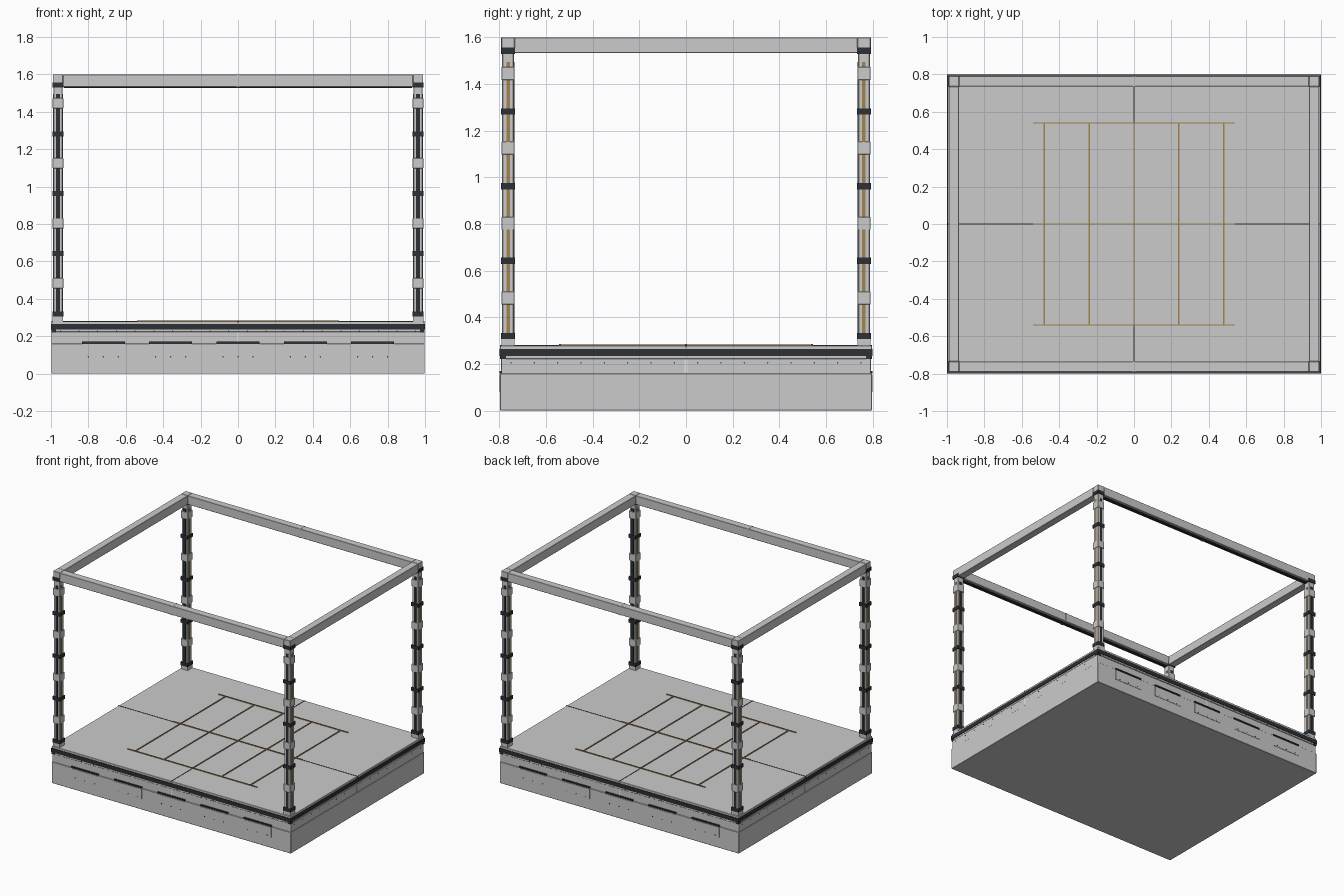
import bpy, bmesh
from mathutils import Matrix, Vector

if "Cube" in bpy.data.objects:
    bpy.data.objects.remove(bpy.data.objects["Cube"])


def mat(name, col):
    m = bpy.data.materials.new(name)
    m.diffuse_color = (*col, 1)
    m.use_nodes = True
    m.node_tree.nodes["Principled BSDF"].inputs["Base Color"].default_value = m.diffuse_color
    return m


DARK = mat("dark_rubber", (0.025, 0.03, 0.035))
GOLD = mat("bronze", (0.36, 0.23, 0.08))
LIGHT = mat("pale_seal", (0.75, 0.78, 0.82))


def boxes(name, items, material=None, bevel=0):
    """One object from (x0, x1, y0, y1, z0, z1) boxes."""
    bm = bmesh.new()
    for x0, x1, y0, y1, z0, z1 in items:
        c = Vector(((x0 + x1) / 2, (y0 + y1) / 2, (z0 + z1) / 2))
        s = Matrix.Diagonal((abs(x1 - x0), abs(y1 - y0), abs(z1 - z0), 1))
        bmesh.ops.create_cube(bm, size=1, matrix=Matrix.Translation(c) @ s)
    return finish(name, bm, material, bevel)


def finish(name, bm, material, bevel=0):
    me = bpy.data.meshes.new(name)
    bm.to_mesh(me)
    bm.free()
    ob = bpy.data.objects.new(name, me)
    bpy.context.collection.objects.link(ob)
    if material:
        me.materials.append(material)
    if bevel:
        b = ob.modifiers.new("bevel", 'BEVEL')
        b.width, b.segments = bevel, 1
    return ob


def cbox(cx, cy, cz, sx, sy, sz):
    return (cx - sx / 2, cx + sx / 2, cy - sy / 2, cy + sy / 2, cz - sz / 2, cz + sz / 2)


def rivets(name, points, axis, r=0.004, depth=0.004):
    """Short six-sided studs facing along x or y."""
    bm = bmesh.new()
    rot = Matrix.Rotation(1.5707963, 4, 'X' if axis == 'y' else 'Y')
    for p in points:
        bmesh.ops.create_cone(bm, cap_ends=True, segments=6, radius1=r, radius2=r,
                              depth=depth, matrix=Matrix.Translation(p) @ rot)
    finish(name, bm, DARK)


S = (-1, 1)
# Base plinth, recessed frame and floor slab
boxes("base_plinth", [(-0.998, 0.998, -0.796, 0.796, 0, 0.16)], bevel=0.002)
boxes("base_frame", [(-0.996, 0.996, -0.79, 0.79, 0.16, 0.222)])
boxes("floor_slab", [(-0.996, 0.996, -0.796, 0.796, 0.222, 0.28)], bevel=0.002)

# Dark band round the floor edge, with small corner brackets
boxes("edge_band", [(-1, 1, s * 0.79, s * 0.8, 0.235, 0.265) for s in S] +
      [(s * 0.99, s * 1.0, -0.79, 0.79, 0.235, 0.265) for s in S], DARK)
boxes("corner_brackets", [cbox(a * 0.985, b * 0.784, 0.228, 0.026, 0.026, 0.015)
                          for a in S for b in S], DARK)

# Seams where the four floor sections meet
boxes("floor_seams", [(-0.003, 0.003, -0.798, 0.798, 0.27, 0.2815),
                      (-0.998, 0.998, -0.003, 0.003, 0.27, 0.2815)], DARK)
boxes("side_seals", [cbox(s * 0.994, 0, 0.191, 0.008, 0.014, 0.06) for s in S] +
      [cbox(0, s * 0.788, 0.197, 0.012, 0.008, 0.05) for s in S], LIGHT)

# Front and back slots with access panels below them
slots = [-0.72, -0.36, 0, 0.36, 0.72]
boxes("vent_slots", [cbox(x, s * 0.794, 0.165, 0.23, 0.012, 0.011)
                     for x in slots for s in S], DARK)
boxes("access_panels", [cbox(x, s * 0.796, 0.117, 0.23, 0.005, 0.075)
                        for x in slots for s in S])
rivets("panel_rivets", [(x + d, s * 0.798, 0.09) for x in slots for s in S
                        for d in (-0.08, 0, 0.08)], 'y')
rivets("edge_rivets", [(-0.95 + i * 0.1, s * 0.796, 0.228) for i in range(20) for s in S], 'y', 0.003)
rivets("side_rivets", [(s * 0.996, -0.75 + i * 0.1, 0.205) for i in range(16) for s in S], 'x', 0.003)

# Bronze inlay grid on the floor
boxes("floor_inlay", [cbox(x, 0, 0.282, 0.008, 1.08, 0.005) for x in (-0.48, -0.24, 0, 0.24, 0.48)] +
      [cbox(0, y, 0.282, 1.08, 0.008, 0.0056) for y in (-0.54, 0, 0.54)], GOLD)

# Corner posts with inset strips and collars
PX, PY = 0.9625, 0.7625
for a, xn in ((-1, "left"), (1, "right")):
    for b, yn in ((-1, "front"), (1, "back")):
        x, y, n = a * PX, b * PY, yn + "_" + xn
        boxes(n + "_post", [cbox(x, y, 0.915, 0.05, 0.05, 1.27)], bevel=0.003)
        boxes(n + "_dark_strips", [cbox(x, y, 0.9, 0.02, 0.054, 1.19)], DARK)
        boxes(n + "_bronze_strips", [cbox(x, y, 0.9, 0.054, 0.015, 1.19)], GOLD)
        boxes(n + "_dark_collars", [cbox(x, y, z, 0.06, 0.06, 0.027)
                                    for z in (0.32, 0.642, 0.962, 1.282, 1.543)], DARK)
        boxes(n + "_grey_collars", [cbox(x, y, z, 0.057, 0.057, 0.055)
                                    for z in (0.483, 0.803, 1.125, 1.445)], bevel=0.002)
        boxes(n + "_post_foot", [cbox(x, y, 0.294, 0.056, 0.056, 0.03)])
        boxes(n + "_corner_cap", [cbox(x, y, 1.577, 0.055, 0.055, 0.046)], bevel=0.002)

# Top frame beams with centre joint sleeves and underside strips
boxes("long_top_beams", [cbox(0, s * PY, 1.566, 1.87, 0.055, 0.066) for s in S], bevel=0.002)
boxes("short_top_beams", [cbox(s * PX, 0, 1.566, 0.055, 1.47, 0.066) for s in S], bevel=0.002)
boxes("beam_joint_sleeves", [cbox(0, s * PY, 1.566, 0.014, 0.059, 0.068) for s in S])
boxes("beam_underside_strips", [cbox(0, s * PY, 1.53, 1.86, 0.02, 0.008) for s in S], DARK)
